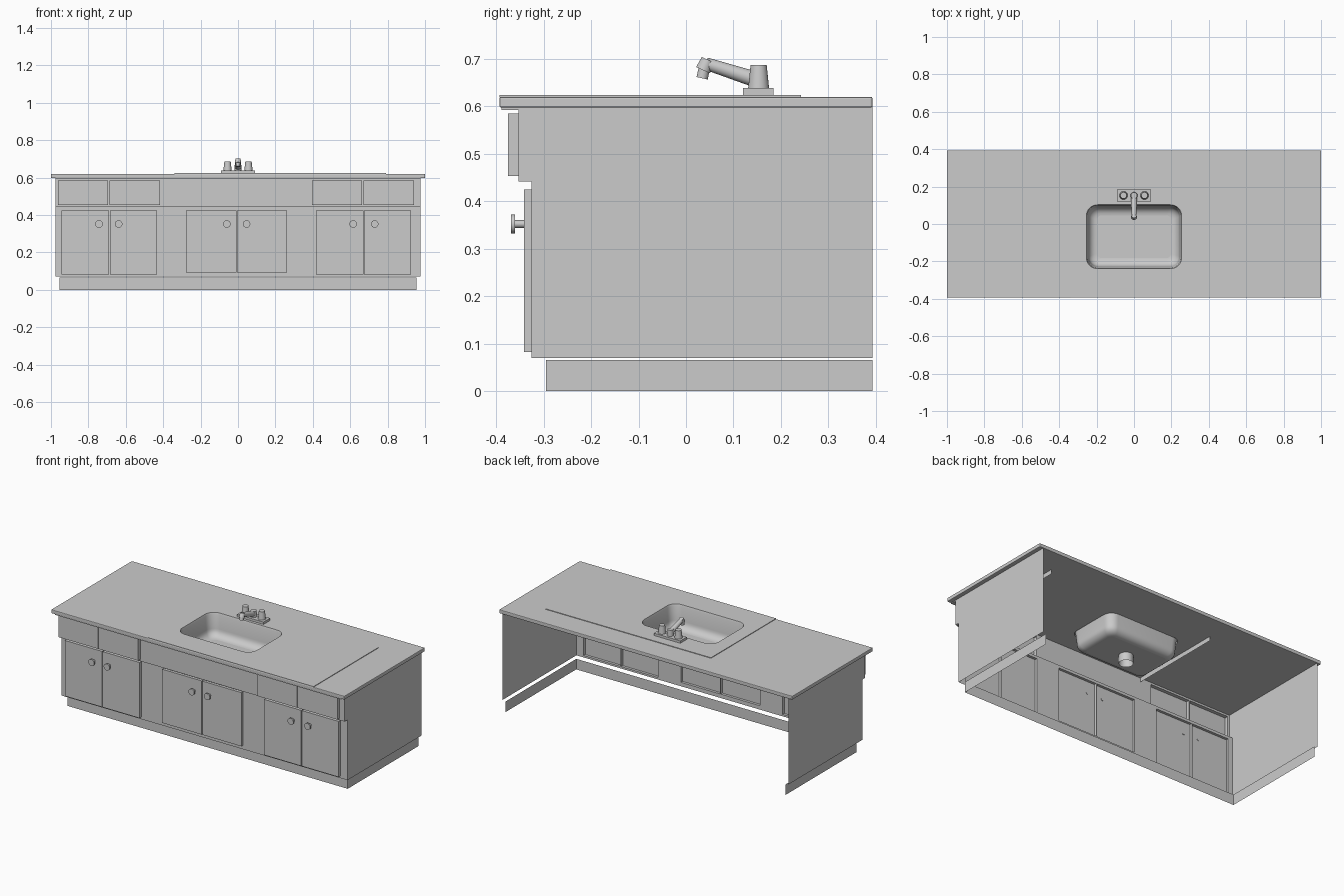
import bpy, bmesh, math
from mathutils import Vector

if "Cube" in bpy.data.objects:
    bpy.data.objects.remove(bpy.data.objects["Cube"])


def finish(name, bm, smooth=False):
    me = bpy.data.meshes.new(name)
    bm.to_mesh(me)
    bm.free()
    ob = bpy.data.objects.new(name, me)
    bpy.context.collection.objects.link(ob)
    if smooth:
        bpy.ops.object.select_all(action='DESELECT')
        bpy.context.view_layer.objects.active = ob
        ob.select_set(True)
        bpy.ops.object.shade_smooth_by_angle(angle=math.radians(40))
    return ob


def box(name, x, y, z, open_back=False):
    bm = bmesh.new()
    bmesh.ops.create_cube(bm, size=1)
    for v in bm.verts:
        for i, (a, b) in enumerate((x, y, z)):
            v.co[i] = (a + b) / 2 + v.co[i] * (b - a)
    if open_back:
        bm.normal_update()
        bmesh.ops.delete(bm, geom=[f for f in bm.faces if f.normal.y > 0.9],
                         context='FACES_ONLY')
    return finish(name, bm)


def rod(name, a, b, r1, r2=None, sides=24, caps=True):
    a, b = Vector(a), Vector(b)
    bm = bmesh.new()
    bmesh.ops.create_cone(bm, cap_ends=caps, segments=sides, radius1=r1,
                          radius2=r1 if r2 is None else r2, depth=(b - a).length)
    m = (b - a).to_track_quat('Z', 'Y').to_matrix().to_4x4()
    m.translation = (a + b) / 2
    bm.transform(m)
    return finish(name, bm, True)


def polygons(name, polys):
    bm = bmesh.new()
    for p in polys:
        bm.faces.new([bm.verts.new(c) for c in p])
    bmesh.ops.remove_doubles(bm, verts=bm.verts, dist=1e-5)
    return finish(name, bm)


def front_sheet(name, y, x, z, holes):
    # vertical sheet facing the front, with rectangular openings
    xs = sorted({*x, *(h[0] for h in holes), *(h[1] for h in holes)})
    zs = sorted({*z, *(h[2] for h in holes), *(h[3] for h in holes)})
    polys = []
    for a, b in zip(xs, xs[1:]):
        for c, d in zip(zs, zs[1:]):
            u, w = (a + b) / 2, (c + d) / 2
            if not any(h[0] < u < h[1] and h[2] < w < h[3] for h in holes):
                polys.append([(a, y, c), (b, y, c), (b, y, d), (a, y, d)])
    return polygons(name, polys)


def rounded_loop(cx, cy, hx, hy, r, n=8):
    pts = []
    for k, (sx, sy) in enumerate(((1, 1), (-1, 1), (-1, -1), (1, -1))):
        for i in range(n + 1):
            t = math.pi / 2 * (k + i / n)
            pts.append((cx + sx * (hx - r) + r * math.cos(t),
                        cy + sy * (hy - r) + r * math.sin(t)))
    return pts


def loft(name, rings, cap_top=False):
    bm = bmesh.new()
    loops = [[bm.verts.new((px, py, z)) for px, py in pts] for pts, z in rings]
    n = len(loops[0])
    for a, b in zip(loops, loops[1:]):
        for i in range(n):
            j = (i + 1) % n
            bm.faces.new((a[i], b[i], b[j], a[j]))
    bm.faces.new(loops[-1])
    if cap_top:
        bm.faces.new(loops[0])
        bmesh.ops.recalc_face_normals(bm, faces=bm.faces)
    return finish(name, bm, True)


BACK, W = 0.393, 0.975

# doors and drawers: x0, x1, z0, z1
doors = [(-0.943, -0.689, 0.082, 0.425), (-0.684, -0.432, 0.082, 0.425),
         (-0.278, -0.009, 0.094, 0.425), (-0.005, 0.262, 0.094, 0.425),
         (0.417, 0.670, 0.082, 0.425), (0.675, 0.926, 0.082, 0.425)]
drawers = [(-0.963, -0.694, 0.453, 0.585), (-0.688, -0.418, 0.453, 0.585),
           (0.396, 0.664, 0.453, 0.585), (0.670, 0.940, 0.453, 0.585)]

# cabinet front, stepped forward at drawer level
front_sheet("cabinet_front_lower", -0.325, (-W, W), (0.07, 0.442), doors)
front_sheet("cabinet_front_upper", -0.353, (-W, W), (0.442, 0.6), drawers)
polygons("front_step", [[(-W, -0.353, 0.442), (-W, -0.325, 0.442),
                         (W, -0.325, 0.442), (W, -0.353, 0.442)]])
for i, (a, b, c, d) in enumerate(doors):
    box(f"door_{i}", (a, b), (-0.341, -0.325), (c, d), True)
for i, (a, b, c, d) in enumerate(drawers):
    box(f"drawer_{i}", (a, b), (-0.375, -0.353), (c, d), True)

# cabinet sides
side = [(-0.325, 0.07), (BACK, 0.07), (BACK, 0.6), (-0.353, 0.6),
        (-0.353, 0.442), (-0.325, 0.442)]
polygons("right_side", [[(W, y, z) for y, z in side]])
polygons("left_side", [[(-W, y, z) for y, z in reversed(side)]])

# toe kick, open at the back
path = [(-0.955, BACK), (-0.955, -0.295), (0.955, -0.295), (0.955, BACK)]
polygons("toe_kick", [[(*p, 0), (*q, 0), (*q, 0.065), (*p, 0.065)]
                      for p, q in zip(path, path[1:])])

# door knobs
for i, x in enumerate((-0.743, -0.638, -0.060, 0.046, 0.616, 0.731)):
    rod(f"knob_stem_{i}", (x, -0.338, 0.352), (x, -0.362, 0.352), 0.008, sides=16)
    rod(f"knob_{i}", (x, -0.360, 0.352), (x, -0.369, 0.352), 0.02)

# countertop with rounded edge, nosing and raised sink deck
top = box("countertop", (-1, 1), (-BACK, BACK), (0.597, 0.62))
bev = top.modifiers.new("edge", 'BEVEL')
bev.width, bev.segments = 0.004, 2
box("front_nosing", (-W, W), (-0.389, -0.353), (0.592, 0.600))
deck = box("sink_deck", (-0.34, 0.79), (-BACK, 0.242), (0.6185, 0.6235))
for n, x in (("left", -0.34), ("right", 0.79)):
    polygons(n + "_deck_support", [[(x, -0.35, 0.57), (x, 0.24, 0.57),
                                    (x, 0.24, 0.6), (x, -0.35, 0.6)]])

# sink opening
SX, SY, HX, HY = 0, -0.068, 0.255, 0.171
hole = rounded_loop(SX, SY, HX, HY, 0.06)
cutter = loft("sink_cutter", [(hole, 0.7), (hole, 0.55)], True)
cutter.hide_render = True
cutter.hide_viewport = True
for ob in (top, deck):
    m = ob.modifiers.new("sink_hole", 'BOOLEAN')
    m.operation, m.object, m.solver = 'DIFFERENCE', cutter, 'EXACT'

# sink bowl
rings = [(0, 0.6235), (0.004, 0.612), (0.012, 0.53)]
for i in range(1, 7):
    t = math.pi / 2 * i / 6
    rings.append((0.012 + 0.045 * (1 - math.cos(t)), 0.53 - 0.045 * math.sin(t)))
loft("sink_bowl", [(rounded_loop(SX, SY, HX - k, HY - k, 0.06 - k * 0.6), z)
                   for k, z in rings])
rod("drain", (0, SY, 0.485), (0, SY, 0.435), 0.04, caps=False)

# faucet
box("faucet_base", (-0.09, 0.09), (0.12, 0.184), (0.6235, 0.638))
for n, s in (("left", -1), ("right", 1)):
    rod(n + "_handle", (s * 0.056, 0.153, 0.638), (s * 0.056, 0.153, 0.687),
        0.022, 0.017)
rod("spout_post", (0, 0.152, 0.638), (0, 0.152, 0.675), 0.019, 0.017)
rod("spout", (0, 0.157, 0.653), (0, 0.042, 0.690), 0.017, 0.013)
rod("spout_elbow", (0, 0.046, 0.698), (0, 0.036, 0.676), 0.014, 0.016)
rod("spout_nozzle", (0, 0.039, 0.682), (0, 0.034, 0.659), 0.012)
